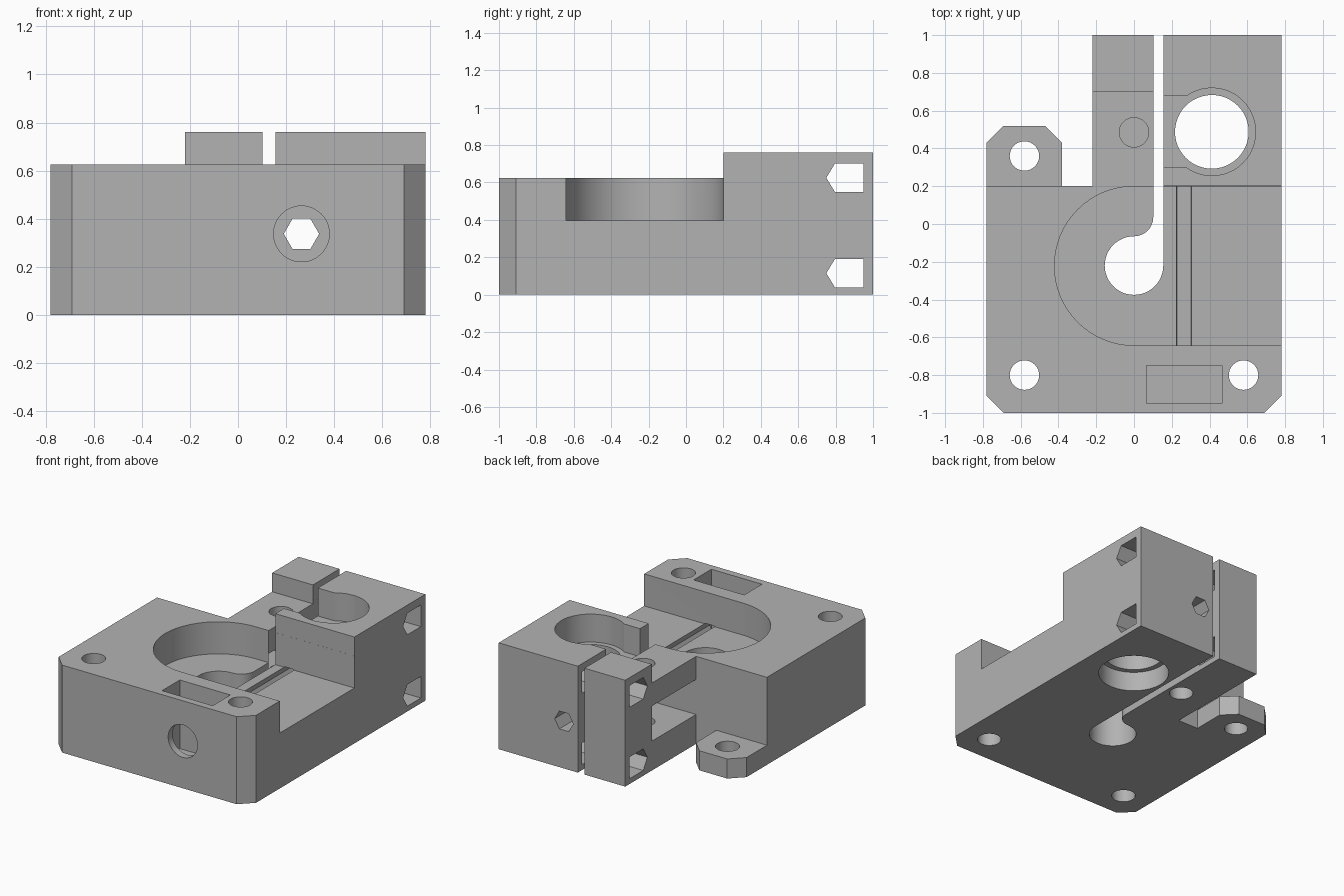
import bpy, bmesh
from math import cos, sin, radians
from mathutils import Vector

cube = bpy.data.objects.get("Cube")
if cube:
    bpy.data.objects.remove(cube, do_unlink=True)

grey = bpy.data.materials.new("light grey plastic")
grey.use_nodes = True
colour = (0.45, 0.45, 0.45, 1)
grey.diffuse_color = colour
grey.node_tree.nodes["Principled BSDF"].inputs["Base Color"].default_value = colour

PLACE = {"x": lambda u, v, w: (w, u, v),
         "y": lambda u, v, w: (u, w, v),
         "z": lambda u, v, w: (u, v, w)}


def prism(name, points, low, high, axis="z"):
    """Extrude a flat outline along an axis."""
    bm = bmesh.new()
    place = PLACE[axis]
    base = bm.faces.new([bm.verts.new(place(u, v, low)) for u, v in points])
    grown = bmesh.ops.extrude_face_region(bm, geom=[base])["geom"]
    move = Vector(place(0, 0, high - low))
    bmesh.ops.translate(bm, vec=move, verts=[g for g in grown if isinstance(g, bmesh.types.BMVert)])
    bmesh.ops.recalc_face_normals(bm, faces=bm.faces)
    mesh = bpy.data.meshes.new(name)
    bm.to_mesh(mesh)
    bm.free()
    mesh.materials.append(grey)
    obj = bpy.data.objects.new(name, mesh)
    bpy.context.collection.objects.link(obj)
    return obj


def arc(cx, cy, r, start, end, steps):
    angles = [radians(start + (end - start) * i / steps) for i in range(steps + 1)]
    return [(cx + r * cos(a), cy + r * sin(a)) for a in angles]


def circle(cx, cy, r, sides=48):
    return arc(cx, cy, r, 0, 360, sides)[:-1]


def rect(x0, x1, y0, y1):
    return [(x0, y0), (x1, y0), (x1, y1), (x0, y1)]


# Body outline with chamfered corners, the low tab and the clamp arm
W, C = 0.78, 0.09
body = prism("clamp_body", [
    (-W + C, -1), (W - C, -1), (W, -1 + C), (W, 1), (-0.22, 1), (-0.22, 0.2),
    (-0.38, 0.2), (-0.38, 0.43), (-0.38 - C, 0.52), (-W + C, 0.52),
    (-W, 0.43), (-W, -1 + C)], 0, 0.76)


def cut(name, points, low, high, axis="z"):
    cutter = prism(name, points, low, high, axis)
    cutter.hide_render = True
    mod = body.modifiers.new(name, "BOOLEAN")
    mod.operation = "DIFFERENCE"
    mod.solver = "EXACT"
    mod.object = cutter
    bpy.context.view_layer.objects.active = body
    bpy.ops.object.modifier_apply(modifier=mod.name)
    bpy.data.objects.remove(cutter, do_unlink=True)


# Stepped top heights
cut("tab_step", rect(-1, -0.3, 0.2, 0.7), 0.14, 1)
cut("main_step", rect(-1, 1, -1.2, 0.2), 0.625, 1)
cut("arm_step", rect(-0.3, 0.13, 0.1, 0.7), 0.625, 1)

# Round pocket running out of the right side
cut("motor_pocket", arc(0, -0.2215, 0.421, 90, 270, 32)
    + [(1, -0.6425), (1, 0.1995)], 0.396, 1)

# Shaft hole joined to the clamp slot
cut("shaft_slot", [(0.155, 1.2), (0.102, 1.2)]
    + arc(0, 0.037, 0.102, 0, -90, 12)
    + arc(0, -0.22, 0.155, 90, 360, 36)[1:], -0.2, 1)

# Window under the clamp arm
cut("arm_window", rect(-0.4, 0.13, 0.2, 0.7), 0.21, 0.46)

# Mounting holes, and blind holes in the arm above and below its window
for x, y in ((-0.58, -0.8), (0.58, -0.8), (-0.58, 0.36)):
    cut("mount_hole", circle(x, y, 0.078, 32), -0.2, 1)
cut("arm_top_hole", circle(0, 0.485, 0.078, 32), 0.48, 1)
cut("arm_bottom_hole", circle(0, 0.485, 0.078, 32), -0.2, 0.3)

# Bearing hole with a seat at each end, the upper one open to the slot
cut("bearing_hole", circle(0.412, 0.488, 0.195), -0.2, 1)
cut("lower_seat", circle(0.412, 0.488, 0.232), -0.2, 0.14)
cut("upper_seat", circle(0.412, 0.488, 0.232), 0.56, 1)
cut("seat_opening", rect(0.13, 0.41, 0.298, 0.68), 0.56, 1)

# Hexagonal feed channel, round entry and nut slot
cut("feed_channel", circle(0.264, 0.337, 0.0735, 6), -1.2, 1.2, "y")
cut("feed_entry", circle(0.264, 0.337, 0.116), -1.2, -0.85, "y")
cut("nut_slot", rect(0.065, 0.465, -0.95, -0.75), 0.135, 1)

# Pointed clamp screw holes
for z in (0.115, 0.625):
    cut("screw_hole", [(0.75, z), (0.797, z - 0.077), (0.95, z - 0.077),
                       (0.95, z + 0.077), (0.797, z + 0.077)], -1, 1, "x")

# Smooth the bores, keep the corners crisp
bpy.ops.object.select_all(action="DESELECT")
body.select_set(True)
bpy.context.view_layer.objects.active = body
bpy.ops.object.shade_smooth_by_angle(angle=radians(25))
